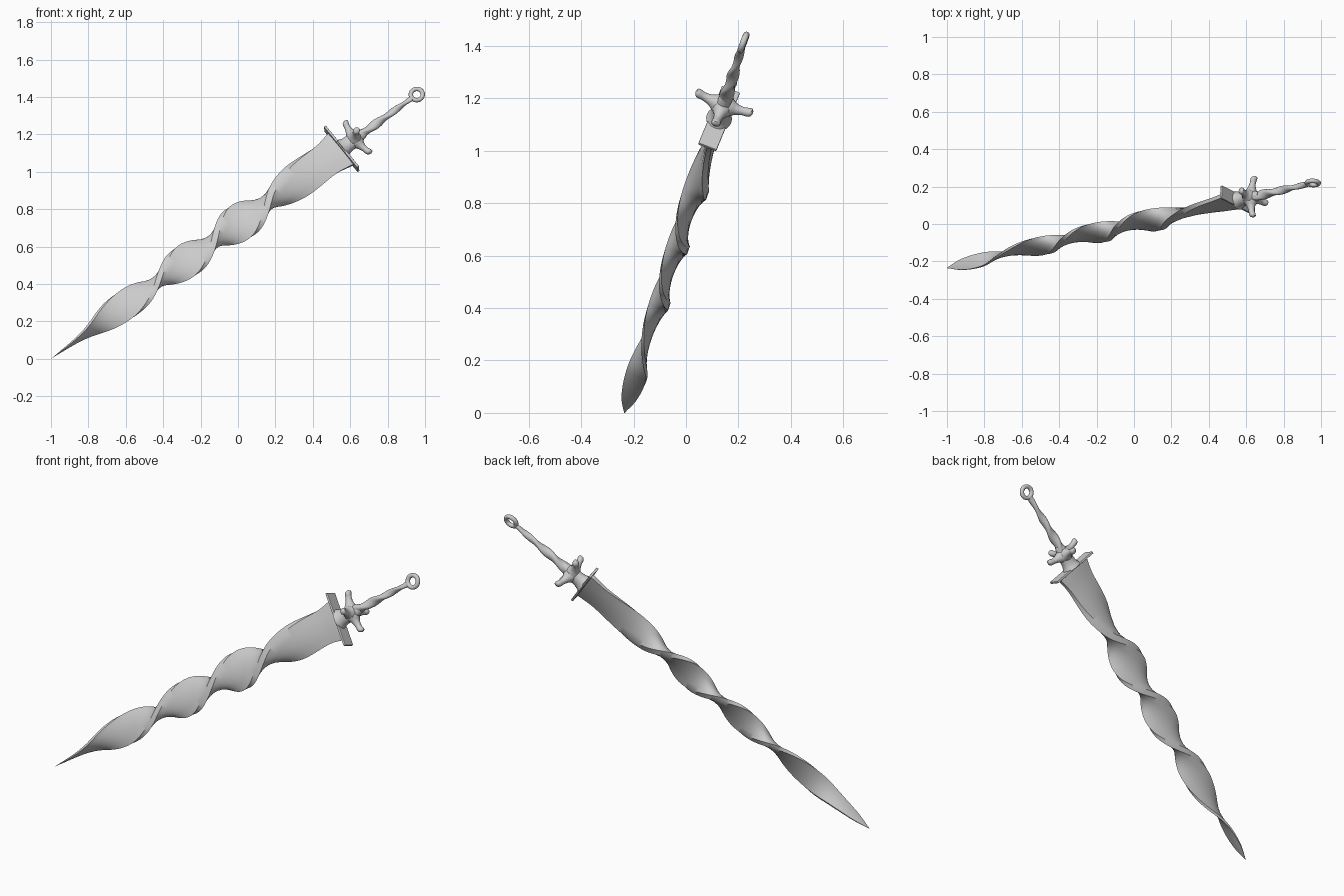
import bpy, math
from mathutils import Vector, Matrix

if "Cube" in bpy.data.objects:
    bpy.data.objects.remove(bpy.data.objects["Cube"])

# Sword frame: D runs tip to pommel, U is the wide blade direction, V the thin one
TIP = Vector((-1.0, -0.235, 0.0))
D = (Vector((0.98, 0.22, 1.43)) - Vector((-1.0, -0.24, 0.0))).normalized()
U = Vector((0.571, -0.311, -0.761))
U = (U - D * U.dot(D)).normalized()
V = D.cross(U)


def pt(s, u=0.0, v=0.0):
    return TIP + D * s + U * u + V * v


def sample(table, x):
    """Smooth interpolation of (x, value) pairs."""
    n = len(table)

    def slope(i):
        a, b = table[max(i - 1, 0)], table[min(i + 1, n - 1)]
        return (b[1] - a[1]) / (b[0] - a[0])
    for i in range(n - 1):
        (x0, y0), (x1, y1) = table[i], table[i + 1]
        if x <= x1 or i == n - 2:
            h = x1 - x0
            t = min(max((x - x0) / h, 0), 1)
            return ((2*t**3 - 3*t**2 + 1) * y0 + (t**3 - 2*t**2 + t) * h * slope(i)
                    + (3*t**2 - 2*t**3) * y1 + (t**3 - t**2) * h * slope(i + 1))


def smooth(obj, angle=35):
    bpy.ops.object.select_all(action='DESELECT')
    obj.select_set(True)
    bpy.context.view_layer.objects.active = obj
    bpy.ops.object.shade_smooth_by_angle(angle=math.radians(angle))


def loft(name, rings, angle=35):
    n = len(rings[0])
    verts = [p for r in rings for p in r]
    faces = [(k*n + i, k*n + (i+1) % n, (k+1)*n + (i+1) % n, (k+1)*n + i)
             for k in range(len(rings) - 1) for i in range(n)]
    faces += [tuple(reversed(range(n))), tuple(range(len(verts) - n, len(verts)))]
    me = bpy.data.meshes.new(name)
    me.from_pydata(verts, [], faces)
    me.update()
    obj = bpy.data.objects.new(name, me)
    bpy.context.collection.objects.link(obj)
    smooth(obj, angle)
    return obj


def circle(center, a, b, ra, rb, n=20):
    return [center + a * ra * math.cos(2*math.pi*i/n) + b * rb * math.sin(2*math.pi*i/n)
            for i in range(n)]


# Twisted blade: blunt lens section, turning along its length, squashed across V
GUARD = 1.951
width = [(0, .002), (.1, .055), (.25, .082), (.42, .08), (.59, .082), (.916, .093),
         (1.28, .102), (1.6, .106), (1.84, .094), (GUARD, .112)]
thick = [(0, .1), (.25, .14), (.6, .38), (.9, .42), (GUARD, .42)]
twist = [(0, 640), (.25, 622), (.42, 572), (.6, 508), (.728, 450), (1.104, 270),
         (1.468, 90), (1.62, 45), (1.78, 15), (GUARD, 0)]
squash = [(0, .54), (.3, .52), (.6, .46), (1.0, .43), (1.5, .45), (GUARD, .48)]
section = [(1, -.5), (1, .5), (.55, .85), (0, 1), (-.55, .85),
           (-1, .5), (-1, -.5), (-.55, -.85), (0, -1), (.55, -.85)]
rings = []
for k in range(141):
    s = GUARD * k / 140
    w, th, q = sample(width, s), sample(thick, s), sample(squash, s)
    a = math.radians(sample(twist, s))
    c, sn = math.cos(a), math.sin(a)
    rings.append([pt(s, w * (x*c - y*th*sn), w * q * (x*sn + y*th*c)) for x, y in section])
loft("blade", rings, 40)

# Guard plate
basis = Matrix((U, V, D)).transposed().to_4x4()
bpy.ops.mesh.primitive_cube_add(size=1)
plate = bpy.context.object
plate.name = "guard_plate"
plate.matrix_world = Matrix.Translation(pt(GUARD)) @ basis @ Matrix.Diagonal((.296, .074, .013, 1))
bpy.ops.object.transform_apply(location=False, rotation=False, scale=True)
bev = plate.modifiers.new("soft_edges", 'BEVEL')
bev.width, bev.segments = .003, 2

# Neck and hub as one flared body running into the grip
HUB = 2.035
neck = [(GUARD, .058), (1.975, .046), (2.0, .042), (HUB, .042), (2.065, .034), (2.1, .024)]
loft("neck_hub", [circle(pt(s), U, V, r, r * .85)
                  for k in range(19) for s in [GUARD + .149 * k / 18]
                  for r in [sample(neck, s)]], 60)

# Four knobbed prongs leaning to the pommel
prong = [(0, .042), (.03, .036), (.055, .023), (.085, .0165), (.11, .018), (.12, .015), (.125, .006)]
for i, (a, b) in enumerate([(U, V), (V, -U), (-U, -V), (-V, U)]):
    rings = []
    for k in range(21):
        t = .125 * k / 20
        r = sample(prong, t)
        rings.append(circle(pt(HUB) + a * t * .93 + D * .024 * (t / .125)**1.5, b, D, r, r, 14))
    loft(f"prong_{i + 1}", rings, 50)

# Twisted grip
START, END = HUB + .01, 2.425
grip = [(START, .04), (2.08, .03), (2.15, .027), (2.25, .023), (2.33, .018), (END, .016)]
rings = []
for k in range(61):
    s = START + (END - START) * k / 60
    r, a = sample(grip, s), 3 * math.pi * k / 60
    rings.append(circle(pt(s), U * math.cos(a) + V * math.sin(a),
                        V * math.cos(a) - U * math.sin(a), r, r * .72, 16))
loft("grip", rings, 50)

# Pommel ring
bpy.ops.mesh.primitive_torus_add(major_radius=.032, minor_radius=.012,
                                 major_segments=32, minor_segments=12)
ring = bpy.context.object
ring.name = "pommel_ring"
ring.matrix_world = Matrix.Translation(pt(2.455)) @ Matrix((D, U, V)).transposed().to_4x4()
smooth(ring, 60)
